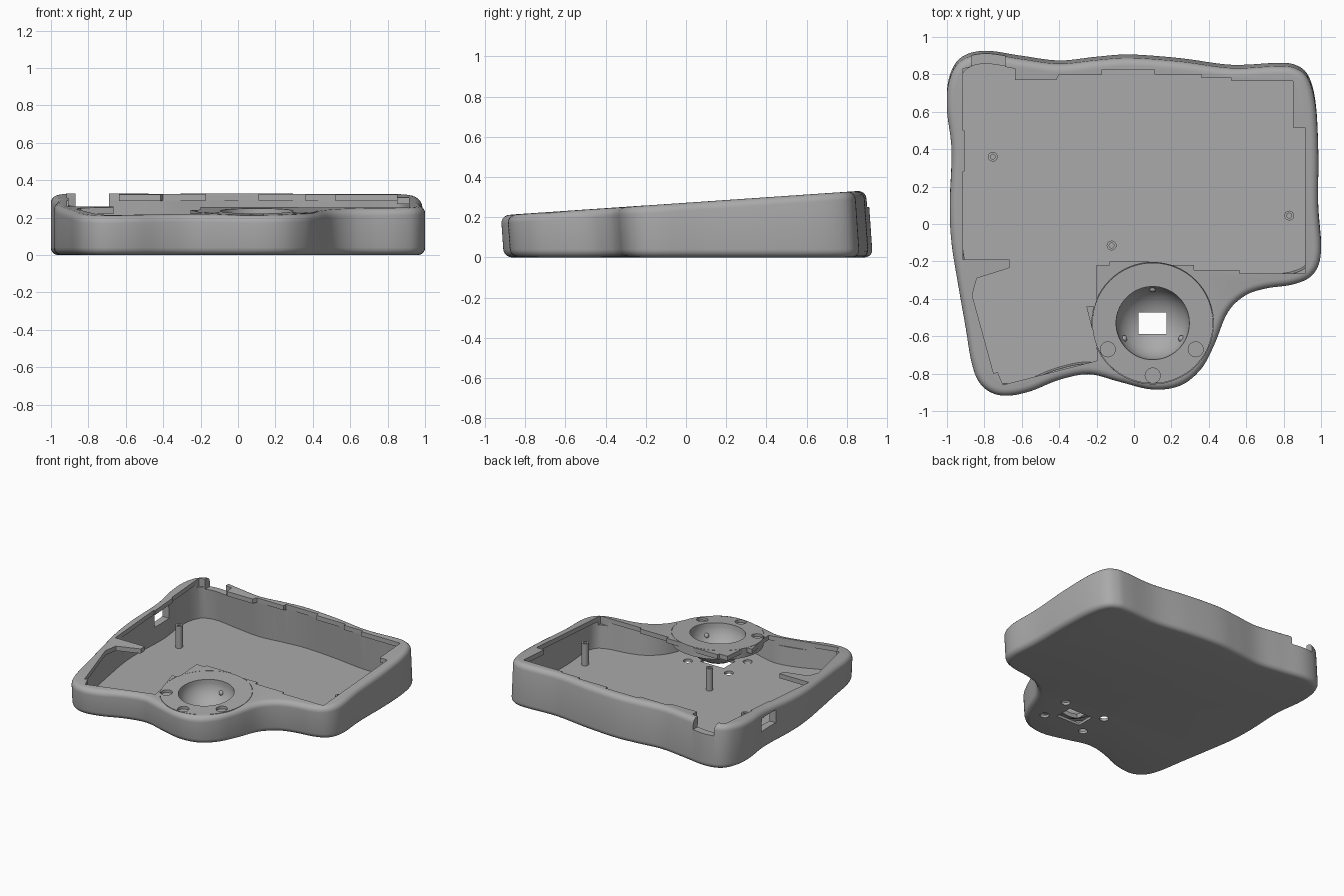
import bpy, bmesh
from math import sin, cos, pi, radians, atan
from mathutils import Vector, Matrix

if "Cube" in bpy.data.objects:
    bpy.data.objects.remove(bpy.data.objects["Cube"])

SLOPE = 0.068          # tilt of the top plane
LEAN = 0.07            # walls lean with the tilt
FLOOR = 0.02
BALL = (0.1, -0.53)    # centre of the ball socket

grey = bpy.data.materials.new("plain grey")
grey.use_nodes = True
grey.diffuse_color = (0.4, 0.4, 0.4, 1)
grey.node_tree.nodes["Principled BSDF"].inputs["Base Color"].default_value = (0.4, 0.4, 0.4, 1)


def top_z(y):
    return 0.271 + SLOPE * y


def lean(y, z):
    return y - LEAN * (z - 0.13)


def make_object(name, bm):
    bmesh.ops.recalc_face_normals(bm, faces=bm.faces)
    mesh = bpy.data.meshes.new(name)
    bm.to_mesh(mesh)
    bm.free()
    obj = bpy.data.objects.new(name, mesh)
    bpy.context.collection.objects.link(obj)
    mesh.materials.append(grey)
    return obj


def loft(name, rings):
    """Closed solid through rings with equal point counts."""
    bm = bmesh.new()
    loops = [[bm.verts.new(p) for p in ring] for ring in rings]
    n = len(loops[0])
    for a, b in zip(loops, loops[1:]):
        for i in range(n):
            j = (i + 1) % n
            bm.faces.new((a[i], a[j], b[j], b[i]))
    bm.faces.new(loops[0][::-1])
    bm.faces.new(loops[-1])
    return make_object(name, bm)


def prism(name, pts, low, high):
    """Prism whose ends are height functions of y."""
    return loft(name, [[(x, y, f(y)) for x, y in pts] for f in (low, high)])


def box(name, x, y, z):
    pts = [(x[0], y[0]), (x[1], y[0]), (x[1], y[1]), (x[0], y[1])]
    return prism(name, pts, lambda _: z[0], lambda _: z[1])


def circle(c, r, n=64):
    return [(c[0] + r * cos(2 * pi * i / n), c[1] + r * sin(2 * pi * i / n)) for i in range(n)]


def cut(obj, cutter):
    mod = obj.modifiers.new("cut", "BOOLEAN")
    mod.operation = "DIFFERENCE"
    mod.solver = "EXACT"
    mod.object = cutter
    bpy.context.view_layer.objects.active = obj
    bpy.ops.object.modifier_apply(modifier=mod.name)
    bpy.data.objects.remove(cutter)


def smooth(obj):
    bpy.ops.object.select_all(action="DESELECT")
    obj.select_set(True)
    bpy.context.view_layer.objects.active = obj
    bpy.ops.object.shade_smooth_by_angle(angle=radians(35))


def spline(pts, steps=6):
    """Closed smooth curve through the points."""
    out, n = [], len(pts)
    for i in range(n):
        a, b, c, d = (Vector(pts[(i + k) % n]) for k in (-1, 0, 1, 2))
        for s in range(steps):
            t = s / steps
            out.append(0.5 * (2 * b + (c - a) * t + (2 * a - 5 * b + 4 * c - d) * t ** 2
                              + (3 * b - a - 3 * c + d) * t ** 3))
    return out


def inset(pts, dist):
    n, out = len(pts), []
    for i in range(n):
        t = (pts[(i + 1) % n] - pts[i - 1]).normalized()
        out.append(pts[i] + Vector((-t.y, t.x)) * dist)
    return out


# Wavy outer outline, counter-clockwise
outline = spline([
    (-.99, .77), (-1, .62), (-.975, .4), (-.985, .1), (-.975, -.1), (-.94, -.32), (-.9, -.55),
    (-.87, -.73), (-.83, -.84), (-.76, -.9), (-.67, -.915), (-.55, -.89), (-.4, -.83),
    (-.24, -.8), (-.08, -.84), (.1, -.882), (.25, -.86), (.36, -.77), (.43, -.64),
    (.5, -.47), (.59, -.38), (.7, -.34), (.86, -.315), (.96, -.26), (1, -.14),
    (.985, .1), (.985, .4), (.97, .65), (.93, .79), (.86, .845), (.76, .855), (.52, .845),
    (.25, .88), (-.02, .9), (-.2, .888), (-.4, .868), (-.6, .893), (-.8, .92), (-.93, .88)])


def ring(dist, height):
    out = []
    for p in inset(outline, dist):
        z = height(p.y)
        out.append((p.x, lean(p.y, z), z))
    return out


# Case body: rounded lower edge, leaning wall, rounded upper edge
R = 0.04
angles = [pi / 2 * k / 5 for k in range(6)]
rings = [ring(R * (1 - sin(a)), lambda y, a=a: R * (1 - cos(a))) for a in angles]
rings += [ring(R * (1 - cos(a)), lambda y, a=a: top_z(y) - R * (1 - sin(a))) for a in angles]
case = loft("case_shell", rings)

# Hollow interior under the lip
cut(case, loft("cavity", [ring(0.055, lambda y: FLOOR),
                          ring(0.055, lambda y: top_z(y) - 0.035)]))

# Stepped opening through the lip
opening = [
    (-.87, .84), (-.915, .83), (-.915, .5), (-.905, .5), (-.905, .28), (-.915, .28),
    (-.915, -.19), (-.665, -.19), (-.665, -.235), (-.84, -.29), (-.865, -.38),
    (-.75, -.8), (-.73, -.79), (-.7, -.86), (-.195, -.73), (-.2, -.66), (-.255, -.44),
    (-.2, -.44), (-.2, -.22), (-.13, -.22), (-.13, -.2), (.08, -.2), (.08, -.22),
    (.32, -.22), (.32, -.245), (.565, -.245), (.565, -.265), (.915, -.265),
    (.915, .515), (.85, .515), (.85, .765), (.52, .765), (.52, .78), (.36, .78), (.36, .8),
    (.11, .8), (.11, .825), (-.17, .825), (-.17, .8), (-.4, .8), (-.415, .77),
    (-.635, .77), (-.635, .83), (-.69, .84)]
cut(case, prism("lip_cutter", opening, lambda y: top_z(y) - 0.06, lambda y: top_z(y) + 0.1))
cut(case, prism("socket_cutter", circle(BALL, 0.325),
                lambda y: top_z(y) - 0.05, lambda y: top_z(y) + 0.1))

# Cable notch in the back wall and port slot in the side wall
cut(case, box("notch_cutter", (-.87, -.69), (.8, 1.1), (.25, .5)))
cut(case, box("slot_cutter", (-1.1, -.85), (.3, .48), (.15, .25)))

# Sensor window and screw holes in the floor
bx, by = BALL
cut(case, box("window_cutter", (bx - .1, bx + .1), (by - .07, by + .07), (-.1, .05)))
for sx in (-1, 1):
    for sy in (-1, 1):
        spot = (bx + sx * .175, by + sy * .115)
        cut(case, prism("hole_cutter", circle(spot, .032, 24), lambda y: -.1, lambda y: .05))
smooth(case)

# Ball socket: lathed flange and cup, tilted with the top plane
profile = [(.323, 0), (.323, -.07), (.235, -.07)]
profile += [(.225 * cos(a), -.02 - .19 * sin(a)) for a in (.3, .5, .7, .9, 1.1, 1.3, 1.45)]
profile += [(.196 * cos(a), -.012 - .165 * sin(a)) for a in (1.45, 1.25, 1.05, .85, .65, .45, .25, .1)]
profile += [(.196, 0)]
bm = bmesh.new()
N = 64
cols = [[bm.verts.new((r * cos(2 * pi * i / N), r * sin(2 * pi * i / N), z)) for r, z in profile]
        for i in range(N)]
m = len(profile)
for i in range(N):
    a, b = cols[i], cols[(i + 1) % N]
    for k in range(m):
        bm.faces.new((a[k], b[k], b[(k + 1) % m], a[(k + 1) % m]))
tilt = Matrix.Translation((bx, by, top_z(by) + 0.001)) @ Matrix.Rotation(atan(SLOPE), 4, "X")
bm.transform(tilt)
socket = make_object("ball_socket", bm)
cut(socket, box("cup_window", (bx - .075, bx + .075), (by - .058, by + .058), (-.1, .15)))
for x, y in ((-.14, -.67), (.33, -.67), (.1, -.81)):
    cut(socket, prism("screw_cutter", circle((x, y), .04, 32),
                      lambda y: top_z(y) - .02, lambda y: top_z(y) + .1))
smooth(socket)

# Three small bearings set in the cup wall
for k in range(3):
    a = pi / 2 + k * 2 * pi / 3
    bm = bmesh.new()
    bmesh.ops.create_uvsphere(bm, u_segments=16, v_segments=8, radius=.018)
    bm.transform(tilt @ Matrix.Translation((.178 * cos(a), .178 * sin(a), -.085)))
    smooth(make_object("cup_bearing_%d" % (k + 1), bm))

# Standing screw posts with pilot holes
for k, (x, y) in enumerate(((-.755, .36), (.83, .045), (-.12, -.115))):
    post = prism("screw_post_%d" % (k + 1), circle((x, y), .026, 24),
                 lambda y: FLOOR - .01, lambda y: .19)
    cut(post, prism("pilot_cutter", circle((x, y), .013, 16), lambda y: .1, lambda y: .3))
    smooth(post)
